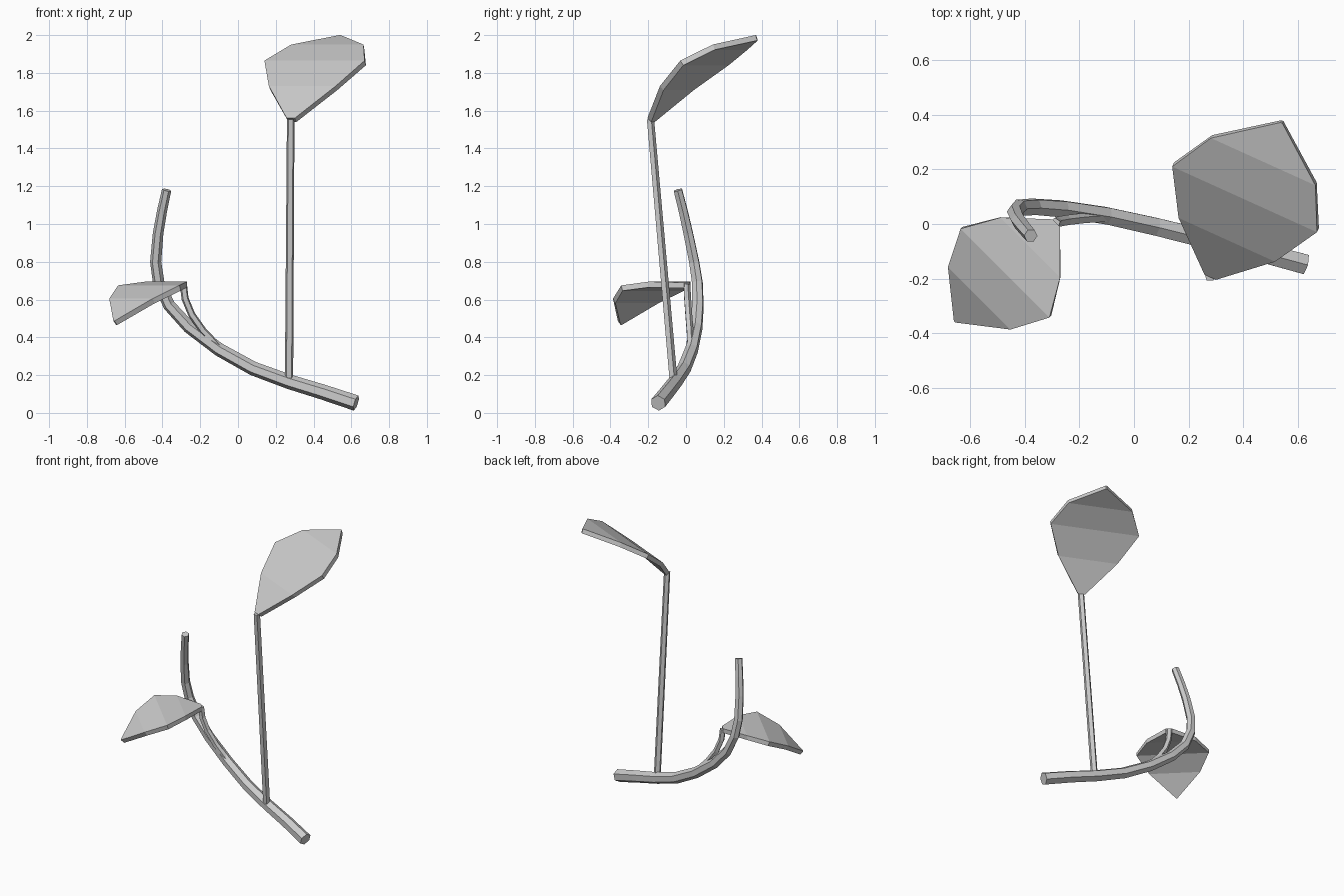
import bpy, bmesh, math
from mathutils import Vector

if "Cube" in bpy.data.objects:
    bpy.data.objects.remove(bpy.data.objects["Cube"])


def finish(bm, name):
    bmesh.ops.recalc_face_normals(bm, faces=bm.faces)
    me = bpy.data.meshes.new(name)
    bm.to_mesh(me)
    bm.free()
    ob = bpy.data.objects.new(name, me)
    bpy.context.collection.objects.link(ob)
    return ob


def tube(name, path, r0, r1, sides, up):
    """Sweep a tapering polygon along a path with a minimally twisting frame."""
    pts = [Vector(p) for p in path]
    n = len(pts)
    up = Vector(up)
    bm = bmesh.new()
    rings = []
    for i, p in enumerate(pts):
        t = (pts[min(i + 1, n - 1)] - pts[max(i - 1, 0)]).normalized()
        up = (up - t * up.dot(t)).normalized()
        side = t.cross(up)
        r = r0 + (r1 - r0) * i / (n - 1)
        rings.append([bm.verts.new(p + r * (up * math.cos(a) + side * math.sin(a)))
                      for a in (2 * math.pi * k / sides for k in range(sides))])
    for a, b in zip(rings, rings[1:]):
        for k in range(sides):
            j = (k + 1) % sides
            bm.faces.new((a[k], a[j], b[j], b[k]))
    bm.faces.new(rings[0])
    bm.faces.new(rings[-1])
    return finish(bm, name)


def leaf(name, centres, half_widths, across, thickness):
    """Slab bent along its length: straight cross rows, thickened downward."""
    c = [Vector(p) for p in centres]
    n = len(c)
    across = Vector(across).normalized()
    bm = bmesh.new()
    rows = []
    for i, (p, w) in enumerate(zip(c, half_widths)):
        t = c[min(i + 1, n - 1)] - c[max(i - 1, 0)]
        down = across.cross(t).normalized() * thickness
        if down.z > 0:
            down = -down
        rows.append([bm.verts.new(q) for q in
                     (p - across * w, p + across * w,
                      p + across * w + down, p - across * w + down)])
    for a, b in zip(rows, rows[1:]):
        for k in range(4):
            j = (k + 1) % 4
            bm.faces.new((a[k], a[j], b[j], b[k]))
    bm.faces.new(rows[0])
    bm.faces.new(rows[-1])
    return finish(bm, name)


# Main stem: bent hexagonal stalk
tube("main_stem",
     [(.625, -.147, .052), (.45, -.1, .11), (.27, -.057, .165), (.08, -.01, .235),
      (-.1, .03, .335), (-.26, .055, .455), (-.365, .063, .57), (-.42, .06, .69),
      (-.436, .043, .8), (-.423, .012, .95), (-.402, -.015, 1.07), (-.378, -.043, 1.18)],
     .042, .025, 6, (0, 0, 1))

# Leaf stalks
tube("tall_leaf_stalk", [(.27, -.068, .17), (.279, -.19, 1.555)], .023, .021, 5, (0, 1, 0))
tube("short_leaf_stalk",
     [(-.09, .025, .335), (-.185, .02, .435), (-.245, .013, .52), (-.28, .007, .605),
      (-.289, .003, .68)], .02, .02, 5, (0, 1, 0))

# Leaves
leaf("tall_leaf",
     [(.279, -.195, 1.56), (.34, -.058, 1.73), (.405, .09, 1.865),
      (.473, .228, 1.95), (.54, .37, 2.0)],
     [.023, .194, .291, .21, .004], (.53, -.24, 0), .03)
leaf("short_leaf",
     [(-.285, .003, .69), (-.38, -.086, .695), (-.4725, -.18, .675),
      (-.567, -.272, .605), (-.657, -.358, .487)],
     [.02, .155, .23, .162, .004], (1, -1, 0), .03)
